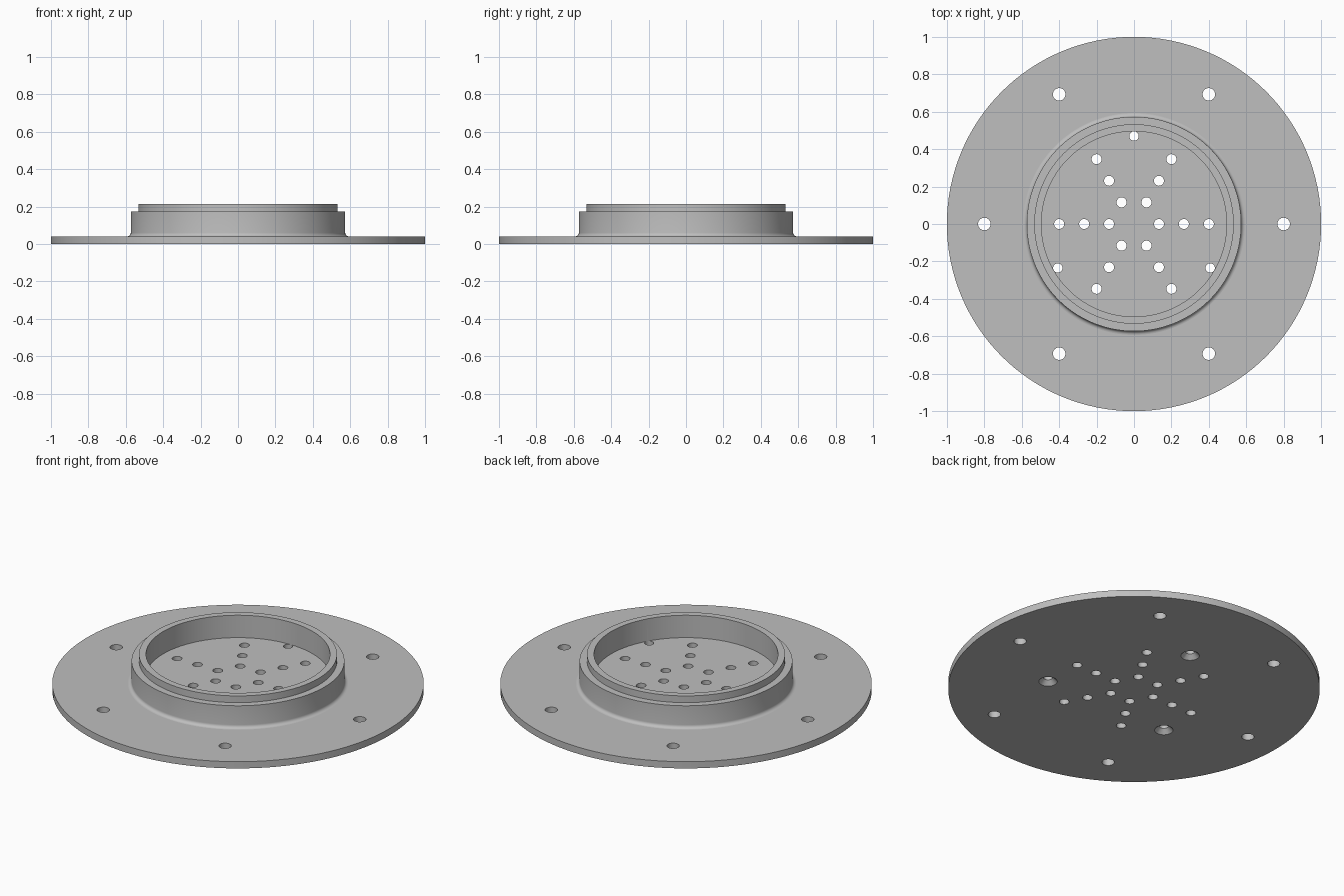
import bpy, bmesh, math
from mathutils import Matrix, Vector

if "Cube" in bpy.data.objects:
    bpy.data.objects.remove(bpy.data.objects["Cube"])

SEG = 128

grey = bpy.data.materials.new("light grey")
grey.diffuse_color = (0.52, 0.52, 0.52, 1)
grey.use_nodes = True
grey.node_tree.nodes["Principled BSDF"].inputs["Base Color"].default_value = grey.diffuse_color


def lathe(name, profile, steps):
    """Spin an (r, z) profile, starting and ending on the axis, round z."""
    bm = bmesh.new()
    verts = [bm.verts.new((r, 0, z)) for r, z in profile]
    edges = [bm.edges.new(pair) for pair in zip(verts, verts[1:])]
    bmesh.ops.spin(bm, geom=verts + edges, cent=(0, 0, 0), axis=(0, 0, 1),
                   angle=math.tau, steps=steps, use_duplicate=False)
    bmesh.ops.remove_doubles(bm, verts=bm.verts, dist=1e-5)
    bmesh.ops.recalc_face_normals(bm, faces=bm.faces)
    mesh = bpy.data.meshes.new(name)
    bm.to_mesh(mesh)
    bm.free()
    obj = bpy.data.objects.new(name, mesh)
    bpy.context.collection.objects.link(obj)
    return obj


def add_cutter(bm, radius, dist, degrees, z0, z1, radius_low=None):
    """Add one drill (or a cone) at a polar position."""
    a = math.radians(degrees)
    pos = Vector((dist * math.cos(a), dist * math.sin(a), (z0 + z1) / 2))
    bmesh.ops.create_cone(bm, cap_ends=True, segments=32,
                          radius1=radius_low or radius, radius2=radius,
                          depth=z1 - z0, matrix=Matrix.Translation(pos))


# Flange body: wide plate, filleted hub, stepped lip and shallow cup
FR = 0.02
fillet = [(0.573 + FR - FR * math.sin(t), 0.04 + FR - FR * math.cos(t))
          for t in (math.radians(15 * i) for i in range(7))]
profile = [(0, 0), (1, 0), (1, 0.04)] + fillet + [
    (0.573, 0.173), (0.533, 0.173), (0.533, 0.213),
    (0.495, 0.213), (0.495, 0.08), (0, 0.08)]
flange = lathe("flange", profile, SEG)

# Drills: bolt circle, six rows of floor holes, three screw holes
drills = bmesh.new()
for k in range(6):
    add_cutter(drills, 0.0335, 0.8, 60 * k, -0.1, 0.15)
    for d in (0.1333, 0.2667, 0.4):
        add_cutter(drills, 0.0267, d, 60 * k, -0.1, 0.15)
for k in range(3):
    add_cutter(drills, 0.025, 0.47, 90 + 120 * k, -0.1, 0.15)

# Countersinks under the screw holes
sinks = bmesh.new()
for k in range(3):
    add_cutter(sinks, 0.02, 0.47, 90 + 120 * k, -0.02, 0.03, 0.07)

for name, bm in (("drill_cutter", drills), ("countersink_cutter", sinks)):
    mesh = bpy.data.meshes.new(name)
    bm.to_mesh(mesh)
    bm.free()
    cutter = bpy.data.objects.new(name, mesh)
    bpy.context.collection.objects.link(cutter)
    cutter.hide_render = True
    cut = flange.modifiers.new(name, 'BOOLEAN')
    cut.operation = 'DIFFERENCE'
    cut.solver = 'EXACT'
    cut.object = cutter
    bpy.context.view_layer.objects.active = flange
    flange.select_set(True)
    bpy.ops.object.modifier_apply(modifier=cut.name)
    bpy.data.objects.remove(cutter)

# Finish: one colour, smooth round walls, flat horizontal faces
flange.data.materials.clear()
flange.data.materials.append(grey)
bpy.ops.object.shade_smooth_by_angle(angle=math.radians(30))
for poly in flange.data.polygons:
    poly.material_index = 0
    if abs(poly.normal.z) > 0.999:
        poly.use_smooth = False
